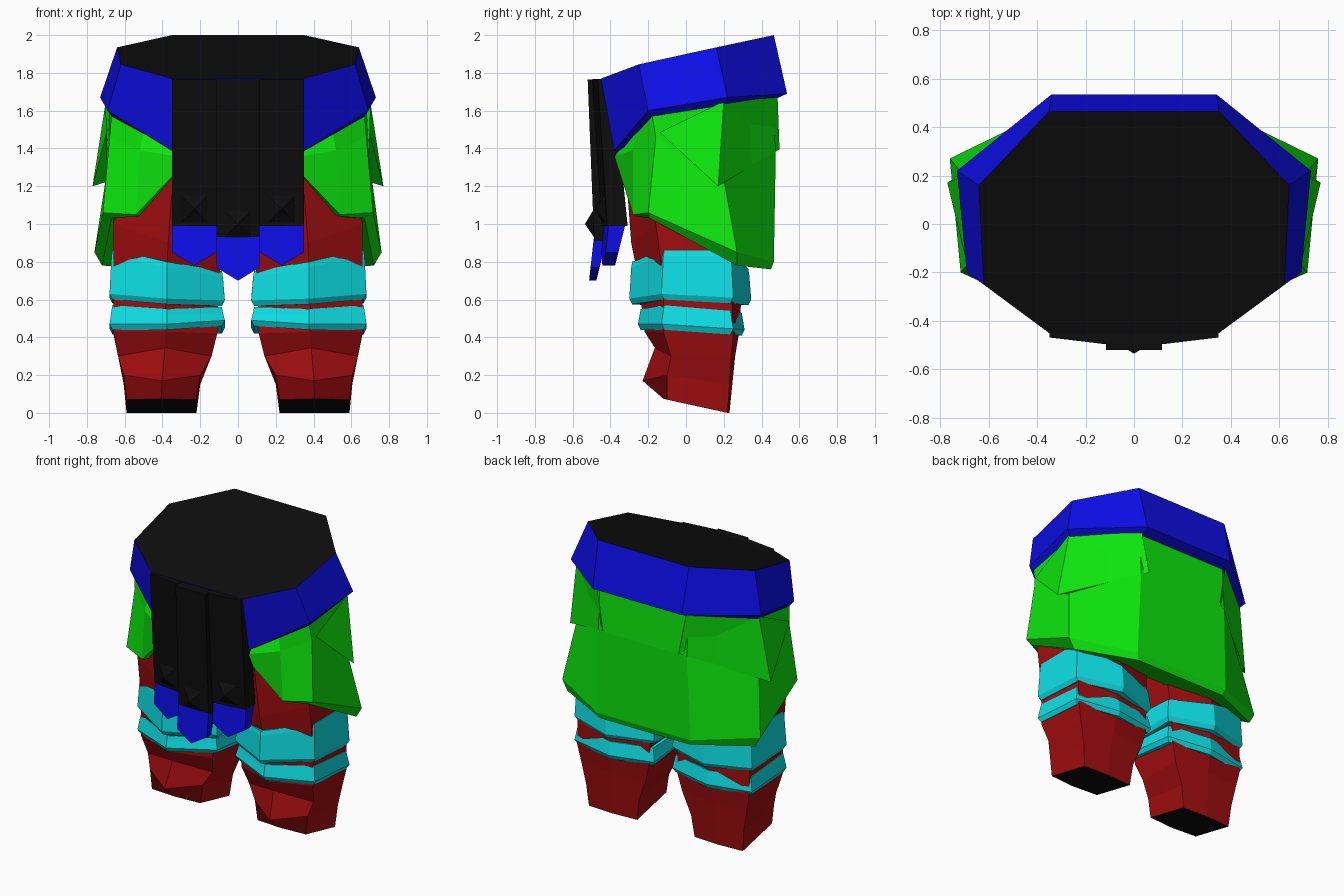
import bpy, bmesh

if "Cube" in bpy.data.objects:
    bpy.data.objects.remove(bpy.data.objects["Cube"])


def material(name, rgb):
    m = bpy.data.materials.new(name)
    m.diffuse_color = (*rgb, 1)
    m.use_nodes = True
    m.node_tree.nodes["Principled BSDF"].inputs["Base Color"].default_value = m.diffuse_color
    return m


BLACK = material("black", (0.004, 0.004, 0.004))
BLUE = material("blue", (0.004, 0.004, 0.8))
GREEN = material("green", (0.004, 0.8, 0.004))
RED = material("red", (0.36, 0.004, 0.005))
CYAN = material("cyan", (0.004, 0.76, 0.8))


def build(name, verts, faces, mat, mirror=False):
    mesh = bpy.data.meshes.new(name)
    mesh.from_pydata(verts, [], faces)
    bm = bmesh.new()
    bm.from_mesh(mesh)
    bmesh.ops.recalc_face_normals(bm, faces=bm.faces)
    bm.to_mesh(mesh)
    bm.free()
    mesh.materials.append(mat)
    ob = bpy.data.objects.new(name, mesh)
    bpy.context.collection.objects.link(ob)
    if mirror:
        ob.modifiers.new("Mirror", 'MIRROR')
    return ob


def loft(name, rows, mat, closed=True, mirror=False, caps=(), loop=False):
    n = len(rows[0])
    verts = [p for r in rows for p in r]
    m = len(rows)
    faces = []
    for j in range(m if loop else m - 1):
        a, b = j * n, (j + 1) % m * n
        for i in range(n if closed else n - 1):
            k = (i + 1) % n
            faces.append((a + i, a + k, b + k, b + i))
    for c in caps:
        faces.append([c * n + i for i in range(n)])
    return build(name, verts, faces, mat, mirror)


def both(half):
    """Half row on +x, front to back, continued round to -x."""
    return half + [(-x, y, z) for x, y, z in reversed(half)]


# Waistband with flared lower edge, and its dark opening
belt_top = both([(0.35, -0.45, 1.77), (0.62, -0.25, 1.845), (0.64, 0.16, 1.935), (0.35, 0.465, 2.0)])
belt_low = both([(0.35, -0.38, 1.39), (0.69, -0.2, 1.6), (0.73, 0.22, 1.67), (0.34, 0.535, 1.69)])
belt_lip = both([(0.34, -0.34, 1.38), (0.67, -0.18, 1.57), (0.69, 0.2, 1.63), (0.33, 0.47, 1.66)])
loft("waistband", [belt_top, belt_low, belt_lip], BLUE)
build("waist_opening", belt_top, [range(8)], BLACK)

# Lower skirt wrapped round sides and back, with turned-in hem
skirt = [
    [(0.35, -0.34, 1.41), (0.5, -0.27, 1.49), (0.67, -0.18, 1.58), (0.68, 0.2, 1.64), (0.34, 0.46, 1.67)],
    [(0.34, -0.38, 1.36), (0.52, -0.28, 1.39), (0.68, -0.16, 1.46), (0.70, 0.2, 1.24), (0.34, 0.475, 1.38)],
    [(0.34, -0.33, 1.26), (0.54, -0.28, 1.05), (0.715, -0.2, 1.06), (0.76, 0.27, 0.85), (0.36, 0.465, 0.8)],
    [(0.34, -0.31, 1.25), (0.54, -0.26, 1.04), (0.67, -0.19, 1.03), (0.72, 0.27, 0.78), (0.34, 0.45, 0.76)],
    [(0.3, -0.22, 1.25), (0.5, -0.2, 1.05), (0.6, -0.12, 1.03), (0.6, 0.2, 0.83), (0.2, 0.2, 0.85)],
]
loft("lower_skirt", [both(r) for r in skirt], GREEN, closed=False)

# Upper flap over each hip
flap = [(0.695, -0.14, 1.485), (0.70, 0.2, 1.65), (0.34, 0.485, 1.67),
        (0.77, 0.17, 1.2), (0.29, 0.495, 1.395), (0.69, 0.2, 1.225)]
build("hip_flap", flap, [(0, 3, 1), (1, 3, 4), (1, 4, 2), (0, 5, 3), (3, 5, 4)], GREEN, True)

# Pelvis under the skirt
loft("pelvis", [both([(0.5, -0.15, 1.0), (0.6, -0.1, 1.0), (0.6, 0.15, 1.0), (0.3, 0.2, 1.0)]),
                both([(0.4, -0.31, 1.35), (0.62, -0.15, 1.4), (0.62, 0.2, 1.5), (0.3, 0.42, 1.6)])],
     RED, caps=(0, 1))


def ring(xi, xo, ys, zs):
    """Six-sided leg section: front, outer front, outer back, back, inner back, inner front."""
    xm = (xi + xo) / 2
    yf, yc, yd, yb = ys
    return list(zip((xm, xo, xo, xm, xi, xi), (yf, yc, yd, yb, yd, yc), zs))


# Trouser legs with a bulge over the shin
leg = [
    ring(0.22, 0.59, (-0.12, -0.10, 0.22, 0.23), (0.075, 0.07, 0, 0, 0, 0.07)),
    ring(0.20, 0.605, (-0.23, -0.10, 0.23, 0.245), (0.17, 0.2, 0.15, 0.15, 0.15, 0.2)),
    ring(0.14, 0.635, (-0.165, -0.08, 0.24, 0.26), (0.345, 0.3, 0.3, 0.3, 0.3, 0.3)),
    ring(0.11, 0.66, (-0.22, -0.12, 0.25, 0.28), (0.43, 0.43, 0.42, 0.42, 0.42, 0.42)),
    ring(0.10, 0.66, (-0.25, -0.12, 0.24, 0.30), (0.7,) * 6),
    ring(0.08, 0.66, (-0.29, -0.16, 0.22, 0.31), (0.9, 1.0, 0.9, 0.85, 0.9, 0.95)),
    ring(0.06, 0.62, (-0.32, -0.20, 0.2, 0.31), (1.3,) * 6),
]
loft("trouser_leg", leg, RED, mirror=True, caps=(6,))
build("leg_opening", leg[0], [range(6)], BLACK, True)


# Two bands round each thigh
def band(name, ys, top, low):
    def r(d, z, dz):
        yf, yc, yd, yb = ys
        return ring(0.07 + d, 0.68 - d, (yf + d, yc + d, yd - d, yb - d), [v + dz for v in z])
    loft(name, [r(0.05, low, 0), r(0.015, low, 0), r(0, low, 0.03),
                r(0.01, top, -0.03), r(0.015, top, 0), r(0.05, top, 0)], CYAN, mirror=True, loop=True)


band("upper_thigh_band", (-0.30, -0.13, 0.25, 0.345),
     (0.80, 0.86, 0.86, 0.76, 0.73, 0.75), (0.575, 0.60, 0.58, 0.57, 0.57, 0.565))
band("lower_thigh_band", (-0.255, -0.13, 0.25, 0.31),
     (0.55, 0.57, 0.54, 0.53, 0.54, 0.56), (0.44, 0.44, 0.415, 0.41, 0.42, 0.46))


# Hanging front straps: dark strap, raised stud and pointed tip
def depth(plane, x, z):
    """y on a plane given as (y at x=z=0, slope in z, slope in |x|)."""
    return plane[0] + plane[1] * z + plane[2] * abs(x)


def prism(name, outline, front, back, mat):
    n = len(outline)
    verts = [(x, depth(p, x, z), z) for p in (front, back) for x, z in outline]
    faces = [range(n), range(n, 2 * n)]
    faces += [(i, (i + 1) % n, n + (i + 1) % n, n + i) for i in range(n)]
    build(name, verts, faces, mat)


def strap(label, cx, w, top, end, front, back, tip_front, tip_back, stud_z):
    prism(label + "_strap", [(cx - w, end), (cx + w, end), (cx + w, top), (cx - w, top)],
          front, back, BLACK)
    prism(label + "_strap_tip",
          [(cx - w, end + 0.02), (cx - w, end - 0.14), (cx, end - 0.21), (cx + w, end - 0.14), (cx + w, end + 0.02)],
          tip_front, tip_back, BLUE)
    s = 0.07
    base = [(cx + dx, depth(front, cx + dx, stud_z + dz), stud_z + dz)
            for dx, dz in ((-s, -s), (s, -s), (s, s), (-s, s))]
    apex = (cx, depth(front, cx, stud_z) - 0.045, stud_z)
    build(label + "_strap_stud", base + [apex], [(0, 1, 4), (1, 2, 4), (2, 3, 4), (3, 0, 4)], BLACK)


strap("centre", 0, 0.115, 1.765, 0.91, (-0.45, -0.04, 0), (-0.42, 0, 0),
      (-0.59, 0.11, 0), (-0.65, 0.25, 0), 1.0)
for label, side in (("left", -1), ("right", 1)):
    strap(label, side * 0.232, 0.117, 1.768, 0.99, (-0.395, -0.065, 0.12), (-0.21, -0.1, 0),
          (-0.54, 0.095, 0.1), (-0.57, 0.25, 0), 1.08)
